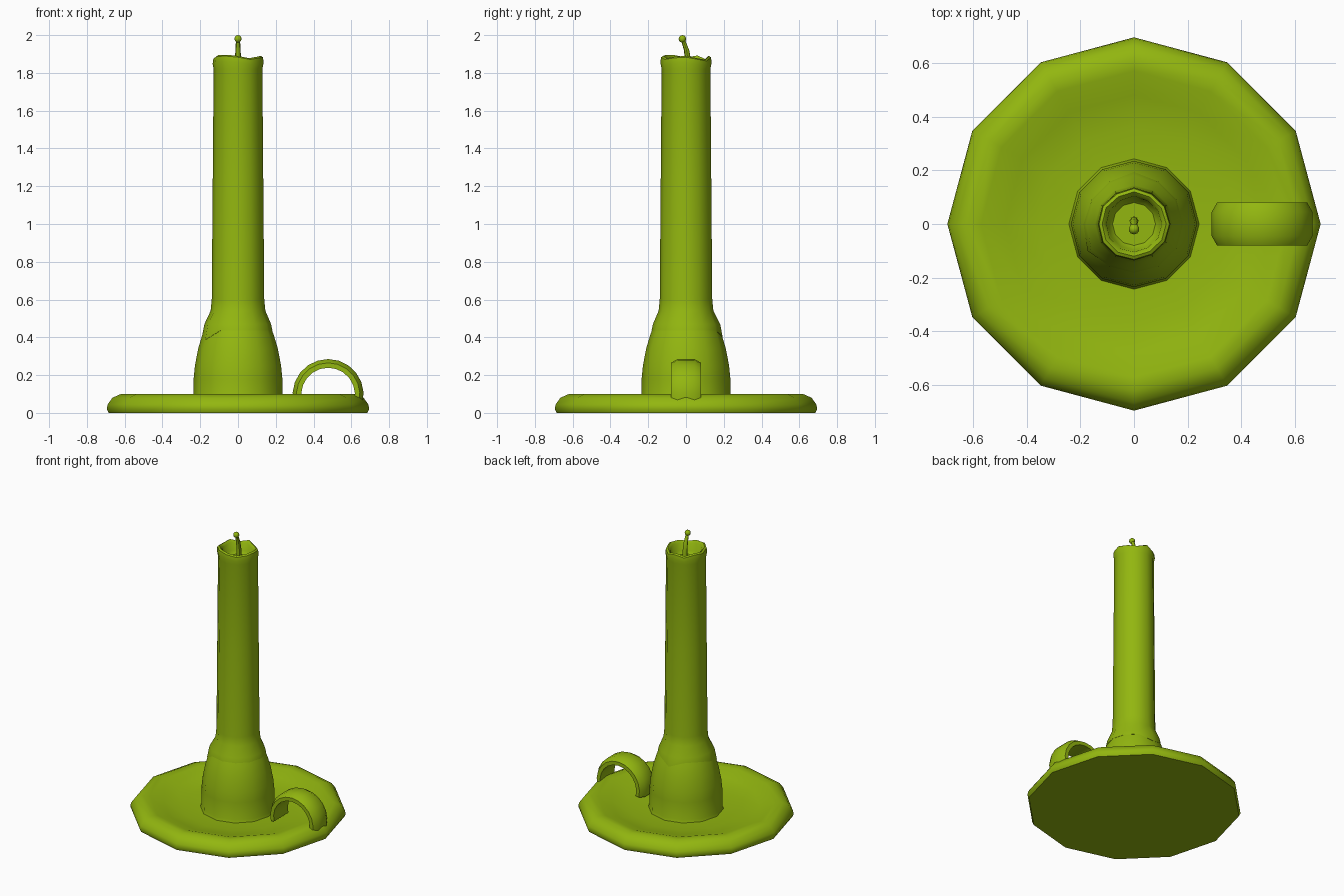
import bpy, bmesh, math
from mathutils import Vector

cube = bpy.data.objects.get("Cube")
if cube:
    bpy.data.objects.remove(cube, do_unlink=True)

SIDES = 12
green = bpy.data.materials.new("olive_green")
green.use_nodes = True
colour = (0.29, 0.47, 0.005, 1)
green.diffuse_color = colour
green.node_tree.nodes["Principled BSDF"].inputs["Base Color"].default_value = colour


def finish(name, bm, angle=45):
    """Turn a bmesh into a smooth shaded object."""
    bmesh.ops.recalc_face_normals(bm, faces=bm.faces[:])
    mesh = bpy.data.meshes.new(name)
    bm.to_mesh(mesh)
    bm.free()
    mesh.materials.append(green)
    obj = bpy.data.objects.new(name, mesh)
    bpy.context.collection.objects.link(obj)
    bpy.ops.object.select_all(action='DESELECT')
    obj.select_set(True)
    bpy.context.view_layer.objects.active = obj
    bpy.ops.object.shade_smooth_by_angle(angle=math.radians(angle))
    return obj


def bridge(bm, a, b):
    n = len(a)
    for k in range(n):
        bm.faces.new((a[k], a[(k + 1) % n], b[(k + 1) % n], b[k]))


def loft(name, rings, angle=45):
    """Skin a list of point rings and cap both ends."""
    bm = bmesh.new()
    loops = [[bm.verts.new(p) for p in ring] for ring in rings]
    for a, b in zip(loops, loops[1:]):
        bridge(bm, a, b)
    bm.faces.new(loops[0])
    bm.faces.new(loops[-1])
    return finish(name, bm, angle)


def lathe(name, profile, warp=None, angle=45):
    """Revolve (radius, height) pairs; warp may shift single points."""
    rings = []
    for i, (r, z) in enumerate(profile):
        ring = []
        for k in range(SIDES):
            a = math.tau * k / SIDES
            dr, dz = warp(i, k) if warp else (0, 0)
            ring.append(((r + dr) * math.cos(a), (r + dr) * math.sin(a), z + dz))
        rings.append(ring)
    return loft(name, rings, angle)


# Shallow dish with a rounded rim
lathe("dish", [(0.685, 0), (0.695, 0.02), (0.69, 0.045), (0.665, 0.08),
               (0.62, 0.1), (0.57, 0.095), (0.48, 0.065), (0.36, 0.045),
               (0.2, 0.04)])

# Bulging candle socket
lathe("socket", [(0.245, 0.035), (0.236, 0.06), (0.235, 0.18), (0.228, 0.25),
                 (0.211, 0.34), (0.19, 0.41), (0.175, 0.45)])

# Candle with melted skirt, wavy lip and hollow top
lip = [0.0, -0.012, -0.02, 0.0, -0.016, 0.002, -0.008, 0.004, 0.006, 0.0, -0.012, -0.004]
drips = {7: (0.018, -0.05), 6: (0.006, -0.02), 3: (0.012, -0.035)}


def melt(i, k):
    if i in (0, 1):
        return drips.get(k, (0, 0))
    if i == 2:
        return drips.get(k, (0, 0))[0] * 0.5, 0
    if 7 <= i <= 10:
        return lip[k] * 0.2, lip[k]
    return 0, 0


lathe("candle", [(0.16, 0.44), (0.182, 0.437), (0.175, 0.47), (0.145, 0.54),
                 (0.139, 0.6), (0.134, 1.2), (0.129, 1.82), (0.136, 1.855),
                 (0.132, 1.883), (0.12, 1.89), (0.104, 1.875),
                 (0.098, 1.82), (0.08, 1.8)], melt)

# Leaning wick
path = [(0.012, 1.79, 0.016), (0.01, 1.87, 0.016), (0.003, 1.92, 0.014),
        (-0.014, 1.97, 0.011)]
loft("wick", [[(r * math.cos(math.tau * k / 8), y + r * math.sin(math.tau * k / 8), z)
               for k in range(8)] for y, z, r in path])

# Rounded wick tip
bm = bmesh.new()
bmesh.ops.create_uvsphere(bm, u_segments=10, v_segments=6, radius=0.02)
bmesh.ops.translate(bm, verts=bm.verts[:], vec=Vector((0, -0.019, 1.98)))
finish("wick_tip", bm)

# Arched finger handle with a crowned outer face
section = [(0.142, -0.08), (0.168, -0.08), (0.188, -0.045),
           (0.188, 0.045), (0.168, 0.08), (0.142, 0.08)]
rings = []
STEPS = 12
for s in range(STEPS + 1):
    a = math.radians(-14 + 208 * s / STEPS)
    rings.append([(0.477 + r * math.cos(a), y, 0.097 + r * math.sin(a))
                  for r, y in section])
loft("handle", rings, 50)
